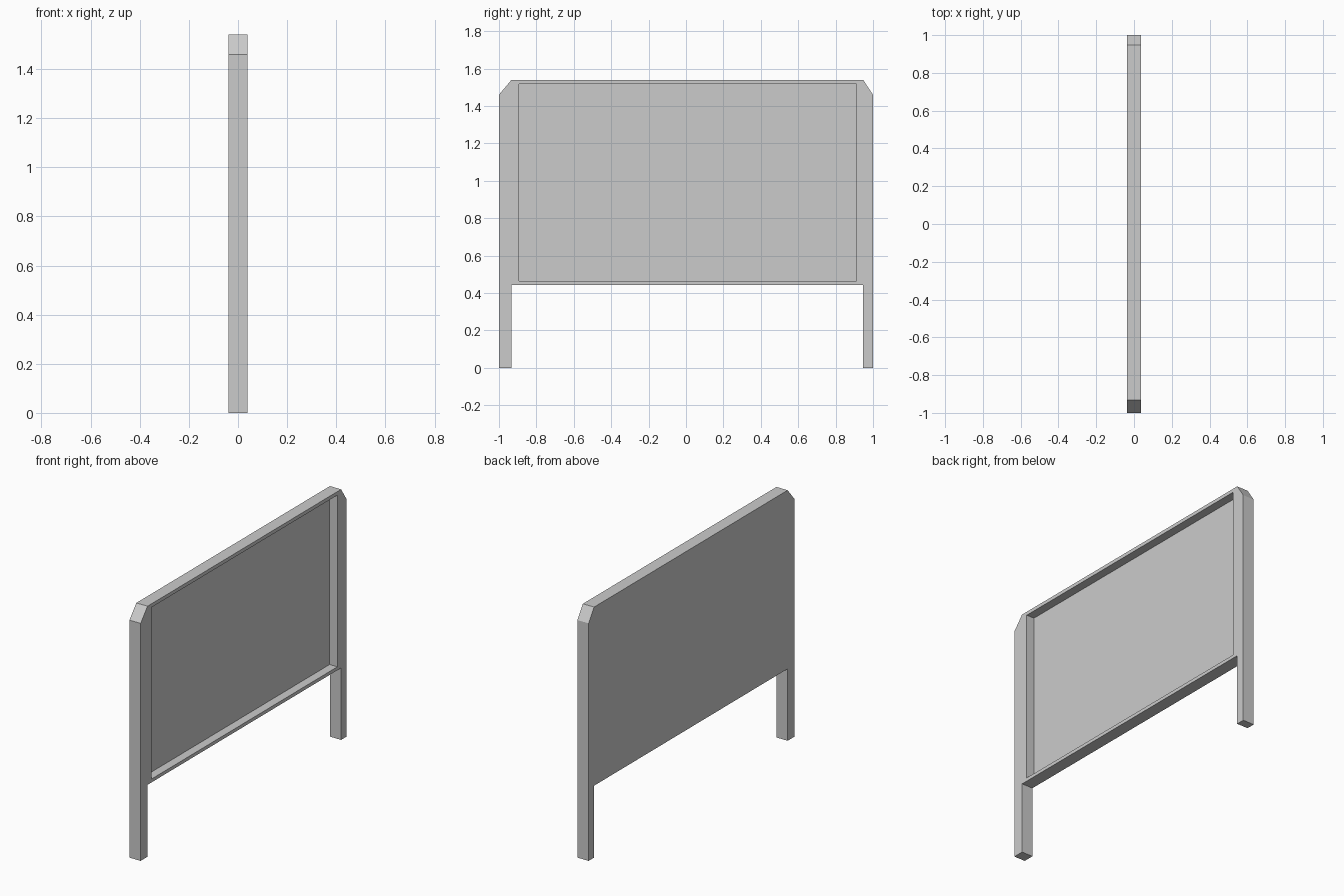
import bpy
import bmesh

if "Cube" in bpy.data.objects:
    bpy.data.objects.remove(bpy.data.objects["Cube"])

HALF = 0.038  # half thickness of the board


def prism(name, outline, x0, x1):
    """Extrude a (y, z) outline along x."""
    bm = bmesh.new()
    face = bm.faces.new([bm.verts.new((x0, y, z)) for y, z in outline])
    ext = bmesh.ops.extrude_face_region(bm, geom=[face], use_keep_orig=True)
    verts = [g for g in ext["geom"] if isinstance(g, bmesh.types.BMVert)]
    bmesh.ops.translate(bm, verts=verts, vec=(x1 - x0, 0, 0))
    bmesh.ops.recalc_face_normals(bm, faces=bm.faces[:])
    mesh = bpy.data.meshes.new(name)
    bm.to_mesh(mesh)
    bm.free()
    obj = bpy.data.objects.new(name, mesh)
    bpy.context.collection.objects.link(obj)
    return obj


# Board with two legs and clipped top corners
board = prism("board_frame", [
    (-1, 0), (-0.933, 0), (-0.933, 0.442), (0.947, 0.442), (0.947, 0),
    (1, 0), (1, 1.46), (0.947, 1.54), (-0.933, 1.54), (-1, 1.46),
], -HALF, HALF)

# Recessed panel on the +x side
cutter = prism("recess_cutter", [
    (-0.892, 0.463), (0.911, 0.463), (0.911, 1.518), (-0.892, 1.518),
], HALF - 0.053, HALF + 0.1)
cutter.hide_render = True

mod = board.modifiers.new("recess", 'BOOLEAN')
mod.operation = 'DIFFERENCE'
mod.solver = 'EXACT'
mod.object = cutter
bpy.context.view_layer.objects.active = board
bpy.ops.object.modifier_apply(modifier=mod.name)
bpy.data.objects.remove(cutter)
